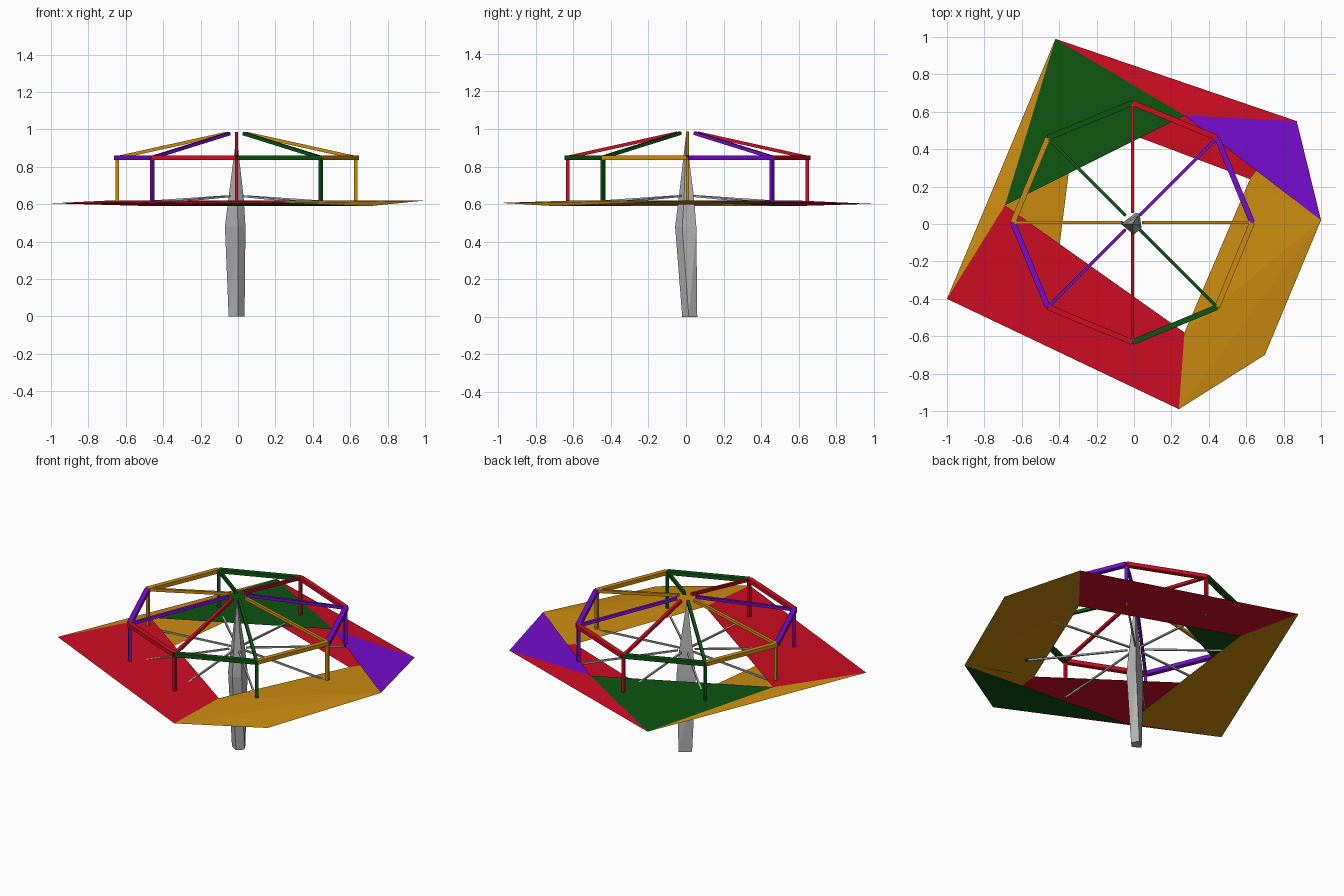
import bpy, bmesh, math
from mathutils import Vector

if "Cube" in bpy.data.objects:
    bpy.data.objects.remove(bpy.data.objects["Cube"])


def material(name, rgb):
    m = bpy.data.materials.new(name)
    m.diffuse_color = (*rgb, 1)
    m.use_nodes = True
    m.node_tree.nodes["Principled BSDF"].inputs["Base Color"].default_value = m.diffuse_color
    return m


RED = material("red", (0.62, 0.004, 0.017))
PURPLE = material("purple", (0.18, 0.004, 0.62))
ORANGE = material("orange", (0.60, 0.26, 0.005))
GREEN = material("green", (0.004, 0.09, 0.006))
GREY = material("grey", (0.45, 0.45, 0.45))
CYCLE = [RED, PURPLE, ORANGE, GREEN]


def mesh_object(name, verts, faces, mats):
    me = bpy.data.meshes.new(name)
    me.from_pydata(verts, [], faces)
    for m in mats:
        me.materials.append(m)
    ob = bpy.data.objects.new(name, me)
    bpy.context.collection.objects.link(ob)
    return ob


def beam(name, a, b, w, h, mat):
    """Square bar from a to b."""
    a, b = Vector(a), Vector(b)
    d = (b - a).normalized()
    up = Vector((0, 0, 1))
    if abs(d.z) > 0.95:
        up = Vector((a.x, a.y, 0)).normalized()
    side = d.cross(up).normalized()
    up = side.cross(d)
    vs = [p + side * sx * w / 2 + up * sy * h / 2
          for p in (a, b) for sx, sy in ((-1, -1), (1, -1), (1, 1), (-1, 1))]
    fs = [(0, 3, 2, 1), (4, 5, 6, 7)]
    fs += [(i, (i + 1) % 4, (i + 1) % 4 + 4, i + 4) for i in range(4)]
    ob = mesh_object(name, vs, fs, [mat])
    bm = bmesh.new()
    bm.from_mesh(ob.data)
    bmesh.ops.recalc_face_normals(bm, faces=bm.faces)
    bm.to_mesh(ob.data)
    bm.free()
    return ob


# Ring platform: six rim corners, three inner corners above, three below
PT = {
    "A": (-0.42, 0.99, 0.602), "B": (0.87, 0.55, 0.61), "C": (1.0, 0.02, 0.62),
    "D": (0.70, -0.70, 0.59), "E": (0.24, -0.99, 0.607), "F": (-1.0, -0.40, 0.605),
    "P": (0.27, 0.58, 0.62), "Q": (-0.69, 0.10, 0.62), "R": (0.27, -0.58, 0.62),
    "S": (0.62, 0.24, 0.60), "T": (-0.31, 0.59, 0.59), "U": (-0.46, -0.61, 0.59),
}
TOP = [("APQ", GREEN), ("ABP", RED), ("BCP", PURPLE), ("CER", ORANGE),
       ("CDE", ORANGE), ("EFQR", RED), ("FAQ", ORANGE), ("CRS", ORANGE)]
BOTTOM = [("ABST", RED), ("BCS", ORANGE), ("CDS", ORANGE), ("DSR", ORANGE),
          ("DEU", GREEN), ("EFU", RED), ("FATU", ORANGE)]


def plates(name, table, sign):
    keys = list(PT)
    mats = [RED, PURPLE, ORANGE, GREEN]
    faces = []
    for word, _ in table:
        p = [Vector(PT[c]) for c in word]
        n = (p[1] - p[0]).cross(p[2] - p[0])
        f = [keys.index(c) for c in word]
        faces.append(f if n.z * sign > 0 else f[::-1])
    ob = mesh_object(name, list(PT.values()), faces, mats)
    for poly, (_, m) in zip(ob.data.polygons, table):
        poly.material_index = mats.index(m)


plates("platform_top", TOP, 1)
plates("platform_underside", BOTTOM, -1)

# Canopy frame: eight posts, rim beams, roof ribs and floor rods
CX, CY = -0.008, 0.008


def polar(k, r, z):
    a = math.radians(90 - 45 * k)
    return (CX + r * math.cos(a), CY + r * math.sin(a), z)


for k in range(8):
    mat = CYCLE[k % 4]
    beam(f"rim_beam_{k}", polar(k, 0.64, 0.848), polar(k + 1, 0.64, 0.848), 0.03, 0.024, mat)
    beam(f"roof_rib_{k}", polar(k, 0.055, 0.978), polar(k, 0.635, 0.85), 0.018, 0.018, mat)
    beam(f"post_{k}", polar(k, 0.637, 0.60), polar(k, 0.637, 0.85), 0.018, 0.018, mat)
    beam(f"floor_rod_{k}", polar(k, 0.05, 0.643), polar(k, 0.64, 0.603), 0.01, 0.01, GREY)

# Central pole: faceted, four-sided, tapering to a point
SECTIONS = [
    (0.0, (-0.05, 0.01), (0.0, -0.02), (0.035, 0.015), (0.01, 0.06)),
    (0.48, (-0.07, 0.0), (0.0, -0.058), (0.04, -0.02), (0.03, 0.055)),
    (0.64, (-0.05, 0.0), (-0.005, -0.038), (0.03, -0.01), (0.02, 0.042)),
]
verts = [(x, y, z) for z, *pts in SECTIONS for x, y in pts] + [(-0.008, 0.0, 0.97)]
faces = [(3, 2, 1, 0)]
for s in (0, 4):
    for i in range(4):
        j = (i + 1) % 4
        faces += [(s + i, s + j, s + j + 4), (s + i, s + j + 4, s + i + 4)]
faces += [(8 + i, 8 + (i + 1) % 4, 12) for i in range(4)]
mesh_object("centre_pole", verts, faces, [GREY])
